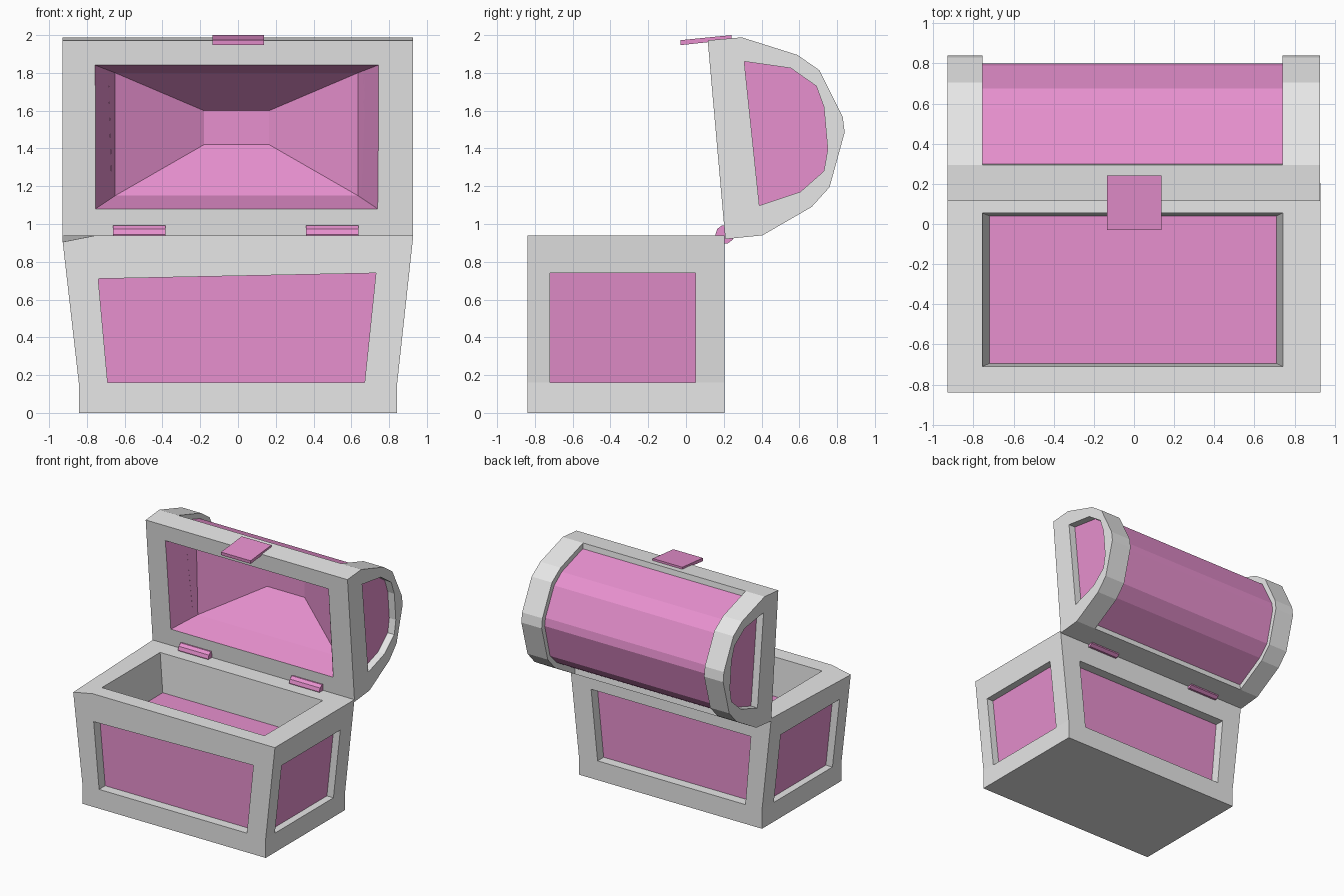
import bpy, bmesh, math

cube = bpy.data.objects.get("Cube")
if cube:
    bpy.data.objects.remove(cube, do_unlink=True)


def material(name, color):
    m = bpy.data.materials.new(name)
    m.use_nodes = True
    m.diffuse_color = color
    m.node_tree.nodes["Principled BSDF"].inputs["Base Color"].default_value = color
    return m


MATS = [material("grey_frame", (0.8, 0.8, 0.8, 1)),
        material("pink_panel", (0.8, 0.28, 0.62, 1))]
GREY, PINK = 0, 1


def loft(name, rings, side=GREY, cap=GREY):
    """Closed solid through matching rings of points; cap colours the last ring."""
    bm = bmesh.new()
    loops = [[bm.verts.new(p) for p in ring] for ring in rings]
    for a, b in zip(loops, loops[1:]):
        for i in range(len(a)):
            j = (i + 1) % len(a)
            bm.faces.new((a[i], a[j], b[j], b[i])).material_index = side
    bm.faces.new(loops[0][::-1]).material_index = side
    bm.faces.new(loops[-1]).material_index = cap
    bmesh.ops.recalc_face_normals(bm, faces=bm.faces)
    mesh = bpy.data.meshes.new(name)
    bm.to_mesh(mesh)
    bm.free()
    for m in MATS:
        mesh.materials.append(m)
    ob = bpy.data.objects.new(name, mesh)
    bpy.context.collection.objects.link(ob)
    return ob


def prism(name, x0, x1, profile, side=GREY, cap=GREY):
    """Extrude a (y, z) profile along x."""
    return loft(name, [[(x, y, z) for y, z in profile] for x in (x0, x1)], side, cap)


def cut(ob, cutters):
    """Carve the cutters out of ob, keeping the cutter face colours."""
    for c in cutters:
        c.hide_render = True
        mod = ob.modifiers.new("carve", 'BOOLEAN')
        mod.operation, mod.solver, mod.object = 'DIFFERENCE', 'EXACT', c
    bpy.context.view_layer.update()
    deps = bpy.context.evaluated_depsgraph_get()
    mesh = bpy.data.meshes.new_from_object(ob.evaluated_get(deps))
    ob.modifiers.clear()
    ob.data = mesh


def discard(cutters):
    for c in cutters:
        bpy.data.objects.remove(c, do_unlink=True)


# Chest base: flared ends, with one slightly dipped front corner
FRONT, BACK, KINK, TOP = -0.84, 0.205, 0.16, 0.94


def base_ring(half, z, dip=0):
    return [(-half, FRONT, z - dip), (-0.75, FRONT, z), (half, FRONT, z),
            (half, BACK, z), (-half, BACK, z)]


base = loft("chest_base", [base_ring(0.843, 0), base_ring(0.843, KINK),
                           base_ring(0.928, TOP, 0.035)])

# Recessed panels on the four sides of the base
cutters = []
front_panel = [(-0.74, 0.71), (-0.69, KINK), (0.67, KINK), (0.73, 0.74)]
back_panel = [(-0.74, 0.74), (-0.69, KINK), (0.67, KINK), (0.73, 0.74)]
for panel, y, d in ((front_panel, FRONT, 1), (back_panel, BACK, -1)):
    cutters.append(loft("panel_cutter", [[(x, y + d * o, z) for x, z in panel]
                                         for o in (-0.1, 0.08)], GREY, PINK))
for s in (-1, 1):
    rings = [[(s * (x + o), y, z) for x, y, z in
              ((0.843, -0.72, KINK), (0.843, 0.05, KINK), (0.906, 0.05, 0.74), (0.906, -0.72, 0.74))]
             for o in (0.1, -0.06)]
    cutters.append(loft("panel_cutter", rings, GREY, PINK))


# Inside of the base, tapering down to a coloured floor
def box_ring(x0, x1, y0, y1, z):
    return [(x0, y0, z), (x1, y0, z), (x1, y1, z), (x0, y1, z)]


cutters.append(loft("hollow_cutter", [box_ring(-0.766, 0.751, -0.715, 0.06, 1.04),
                                      box_ring(-0.72, 0.71, -0.695, 0.04, 0.62)], GREY, PINK))
cut(base, cutters)
discard(cutters)

# Lid: rim slab, coloured barrel and two curved end frames
rim_back = [(0.295, 1.988), (0.405, 0.94)]
rim = prism("lid_rim", -0.93, 0.927, [(0.115, 1.972), *rim_back, (0.208, 0.92)])
barrel = prism("lid_barrel", -0.77, 0.76,
               [(0.28, 1.945), (0.3, 1.942), (0.575, 1.855), (0.675, 1.78), (0.79, 1.555),
                (0.8, 1.49), (0.73, 1.215), (0.64, 1.125), (0.4, 0.985), (0.38, 0.985)], PINK, PINK)
arch = [rim_back[0], (0.59, 1.895), (0.705, 1.815), (0.83, 1.565), (0.84, 1.485),
        (0.76, 1.195), (0.665, 1.09), rim_back[1]]
end_panel = [(0.29, 1.86), (0.31, 1.86), (0.555, 1.825), (0.69, 1.73), (0.73, 1.62),
             (0.75, 1.395), (0.73, 1.28), (0.605, 1.17), (0.38, 1.095), (0.36, 1.095)]
for side, inner, outer, s in (("left", 0.74, 0.927, 1), ("right", -0.755, -0.93, -1)):
    frame = prism("lid_end_" + side, inner, outer, arch)
    cutter = prism("end_cutter", outer + s * 0.1, outer - s * 0.06, end_panel, GREY, PINK)
    cut(frame, [cutter])
    discard([cutter])


# Hip-shaped hollow of the lid
def lid_ring(x0, x1, z0, z1, y0, y1):
    return [(x0, y0, z0), (x1, y0, z0), (x1, y1, z1), (x0, y1, z1)]


hollow = loft("lid_hollow_cutter", [lid_ring(-0.78, 0.765, 1.063, 1.85, 0.142, 0.076),
                                    lid_ring(-0.65, 0.635, 1.15, 1.80, 0.40, 0.38),
                                    lid_ring(-0.18, 0.165, 1.42, 1.60, 0.64, 0.64)], PINK, PINK)
for part in (rim, barrel):
    cut(part, [hollow])
discard([hollow])

# Clasp plate and the two hinge pins
prism("clasp", -0.135, 0.137, [(-0.03, 1.973), (0.242, 2.0), (0.242, 1.976), (-0.028, 1.947)],
      PINK, PINK)
pin = [(0.206 + 0.05 * math.cos(a), 0.945 + 0.05 * math.sin(a))
       for a in (math.tau * i / 10 for i in range(10))]
for side, x in (("left", 0.5), ("right", -0.523)):
    prism("hinge_" + side, x - 0.139, x + 0.139, pin, PINK, PINK)
